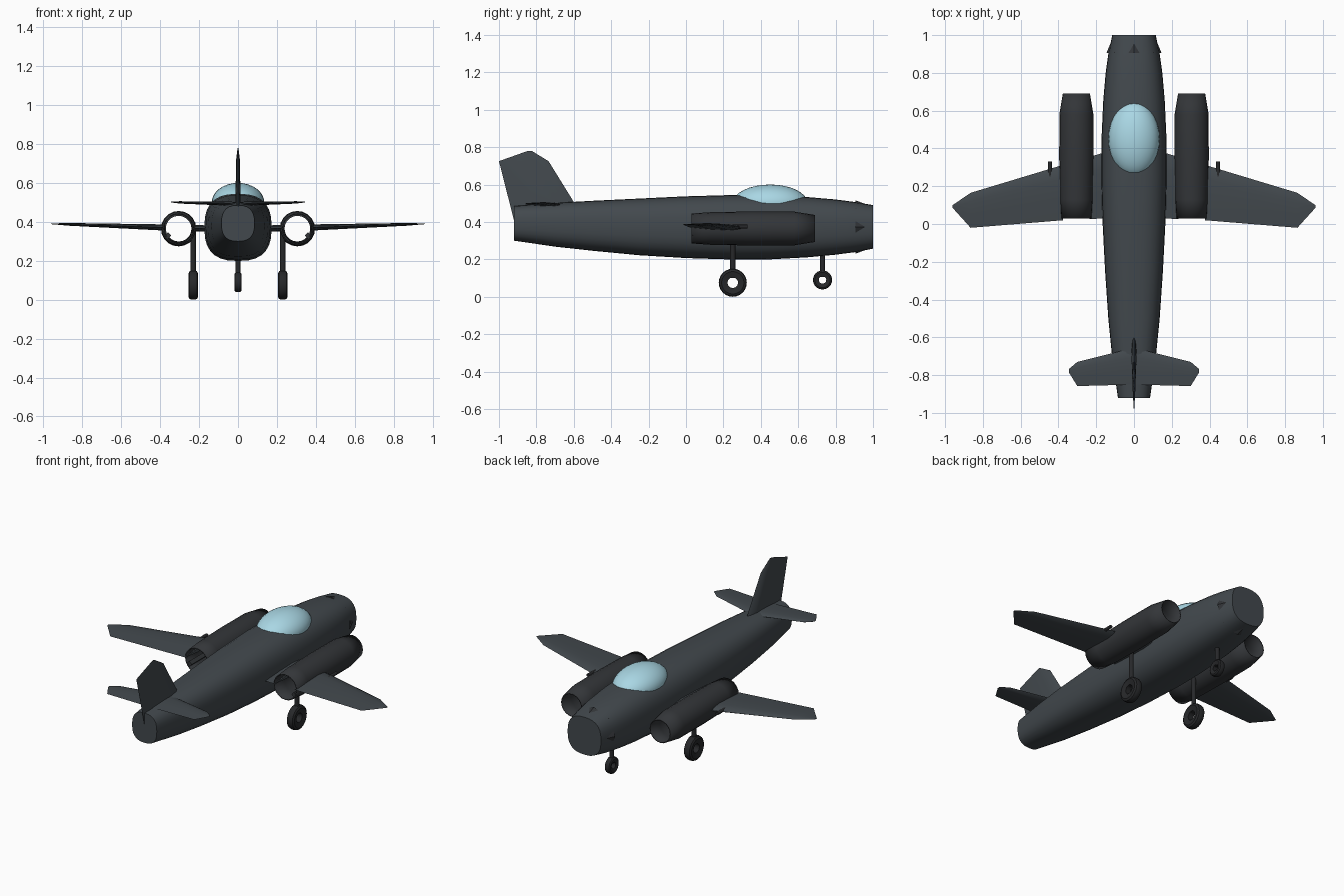
import bpy, bmesh
from math import sin, cos, pi, copysign
from mathutils import Vector

if "Cube" in bpy.data.objects:
    bpy.data.objects.remove(bpy.data.objects["Cube"])


def material(name, r, g, b):
    m = bpy.data.materials.new(name)
    m.diffuse_color = (r, g, b, 1)
    m.use_nodes = True
    m.node_tree.nodes["Principled BSDF"].inputs["Base Color"].default_value = m.diffuse_color
    return m


SKIN = material("dark_skin", 0.055, 0.066, 0.075)
ENGINE = material("engine_grey", 0.033, 0.036, 0.040)
GEAR = material("gear_black", 0.020, 0.021, 0.023)
GLASS = material("canopy_glass", 0.40, 0.68, 0.78)


def loft(name, rings, mat, caps=True, closed=False, smooth=35):
    """Skin a list of equal-length point rings."""
    bm = bmesh.new()
    vs = [[bm.verts.new(p) for p in ring] for ring in rings]
    n = len(vs[0])
    pairs = list(zip(vs, vs[1:])) + ([(vs[-1], vs[0])] if closed else [])
    for a, b in pairs:
        for i in range(n):
            j = (i + 1) % n
            bm.faces.new((a[i], a[j], b[j], b[i]))
    if caps and not closed:
        bm.faces.new(vs[0])
        bm.faces.new(vs[-1])
    bmesh.ops.recalc_face_normals(bm, faces=bm.faces)
    me = bpy.data.meshes.new(name)
    bm.to_mesh(me)
    bm.free()
    me.materials.append(mat)
    ob = bpy.data.objects.new(name, me)
    bpy.context.collection.objects.link(ob)
    bpy.ops.object.select_all(action='DESELECT')
    ob.select_set(True)
    bpy.context.view_layer.objects.active = ob
    if smooth:
        bpy.ops.object.shade_smooth_by_angle(angle=smooth * pi / 180)
    return ob


def oval(x, y, z, rx, rz, n=24, power=2.0):
    """Superellipse ring across the y axis."""
    pts = []
    for i in range(n):
        c, s = cos(2 * pi * i / n), sin(2 * pi * i / n)
        pts.append((x + rx * copysign(abs(c) ** (2 / power), c), y,
                    z + rz * copysign(abs(s) ** (2 / power), s)))
    return pts


def rod(name, a, b, r, mat, n=12):
    a, b = Vector(a), Vector(b)
    q = (b - a).to_track_quat('Z', 'Y')
    rings = [[p + q @ Vector((r * cos(2 * pi * i / n), r * sin(2 * pi * i / n), 0))
              for i in range(n)] for p in (a, b)]
    return loft(name, rings, mat)


# chordwise position and half thickness of the airfoil
FOIL = [(0, 0), (.06, .6), (.25, 1), (.6, .7), (1, 0), (.6, -.7), (.25, -1), (.06, -.6)]


def surface(name, stations, mat, upright=False):
    """Lofted wing: stations are (span, lead y, trail y, height, half thickness)."""
    rings = []
    for span, lead, trail, h, t in stations:
        ring = []
        for u, v in FOIL:
            y = lead + (trail - lead) * u
            ring.append((h + v * t, y, span) if upright else (span, y, h + v * t))
        rings.append(ring)
    return loft(name, rings, mat)


def wheel(name, x, y, z, r, hole, w):
    """Open-centred tyre with rounded tread."""
    prof = [(hole, -.7), (r * .8, -1), (r * .95, -.75), (r, -.3),
            (r, .3), (r * .95, .75), (r * .8, 1), (hole, .7)]
    n = 24
    rings = [[(x + p * w / 2, y + q * cos(2 * pi * i / n), z + q * sin(2 * pi * i / n))
              for q, p in prof] for i in range(n)]
    return loft(name, rings, GEAR, closed=True)


# fuselage: y, half width, bottom z, top z
BODY = [(-.92, .085, .300, .485), (-.70, .116, .268, .502), (-.50, .136, .246, .513),
        (-.25, .153, .222, .525), (0, .166, .207, .537), (.25, .173, .199, .544),
        (.45, .172, .200, .543), (.65, .163, .211, .533), (.80, .150, .225, .520),
        (.90, .136, .238, .507), (1.0, .115, .257, .490)]
loft("fuselage", [oval(0, y, (b + t) / 2, w, (t - b) / 2, 28, 2.6)
                  for y, w, b, t in BODY], SKIN)

# faceted nose collar whose corners poke out as dark teeth
loft("nose_collar", [oval(0, .905, .373, .146, .143, 8, 2.05),
                     oval(0, .995, .373, .108, .11, 8, 2.05)], ENGINE, smooth=0)

# canopy bubble
bpy.ops.mesh.primitive_uv_sphere_add(segments=28, ring_count=16, location=(0, .45, .50))
canopy = bpy.context.object
canopy.name = "canopy"
canopy.scale = (.135, .20, .10)
canopy.data.materials.append(GLASS)
bpy.ops.object.shade_smooth()

# tail fin
surface("tail_fin", [(.41, -.54, -.92, 0, .016), (.725, -.735, -1.0, 0, .009),
                     (.78, -.825, -.845, 0, .002)], SKIN, upright=True)

for s, side in ((-1, "left"), (1, "right")):
    # wing root and outer panel either side of the open engine tube
    surface(side + "_wing_root", [(s * .10, .396, .03, .365, .017),
                                  (s * .235, .355, .027, .367, .016)], SKIN)
    surface(side + "_wing", [(s * .375, .313, .02, .371, .016),
                             (s * .865, .165, -.02, .387, .007),
                             (s * .96, .10, .085, .390, .002)], SKIN)
    # tailplane
    surface(side + "_tailplane", [(0, -.655, -.85, .492, .011),
                                  (s * .30, -.73, -.858, .500, .006),
                                  (s * .345, -.768, -.785, .502, .002)], SKIN)

    # hollow engine nacelle
    nacelle = loft(side + "_engine", [oval(s * .305, y, .365, r, r, 20) for y, r in
                   ((.03, .080), (.13, .087), (.35, .091), (.58, .090), (.69, .072))],
                   ENGINE, caps=False)
    wall = nacelle.modifiers.new("wall", 'SOLIDIFY')
    wall.thickness = .006
    wall.offset = -1

    # small rail inside the exhaust, and wing gun
    rod(side + "_exhaust_rail", (s * .36, .035, .33), (s * .36, .19, .33), .017, ENGINE, 4)
    rod(side + "_gun", (s * .445, .18, .375), (s * .445, .33, .375), .010, GEAR)

    # main landing gear
    rod(side + "_main_strut", (s * .23, .25, .10), (s * .23, .25, .345), .014, GEAR)
    wheel(side + "_main_wheel", s * .23, .25, .075, .075, .028, .05)

# nose landing gear
rod("nose_strut", (0, .73, .105), (0, .73, .25), .013, GEAR)
wheel("nose_wheel", 0, .73, .09, .051, .020, .038)
